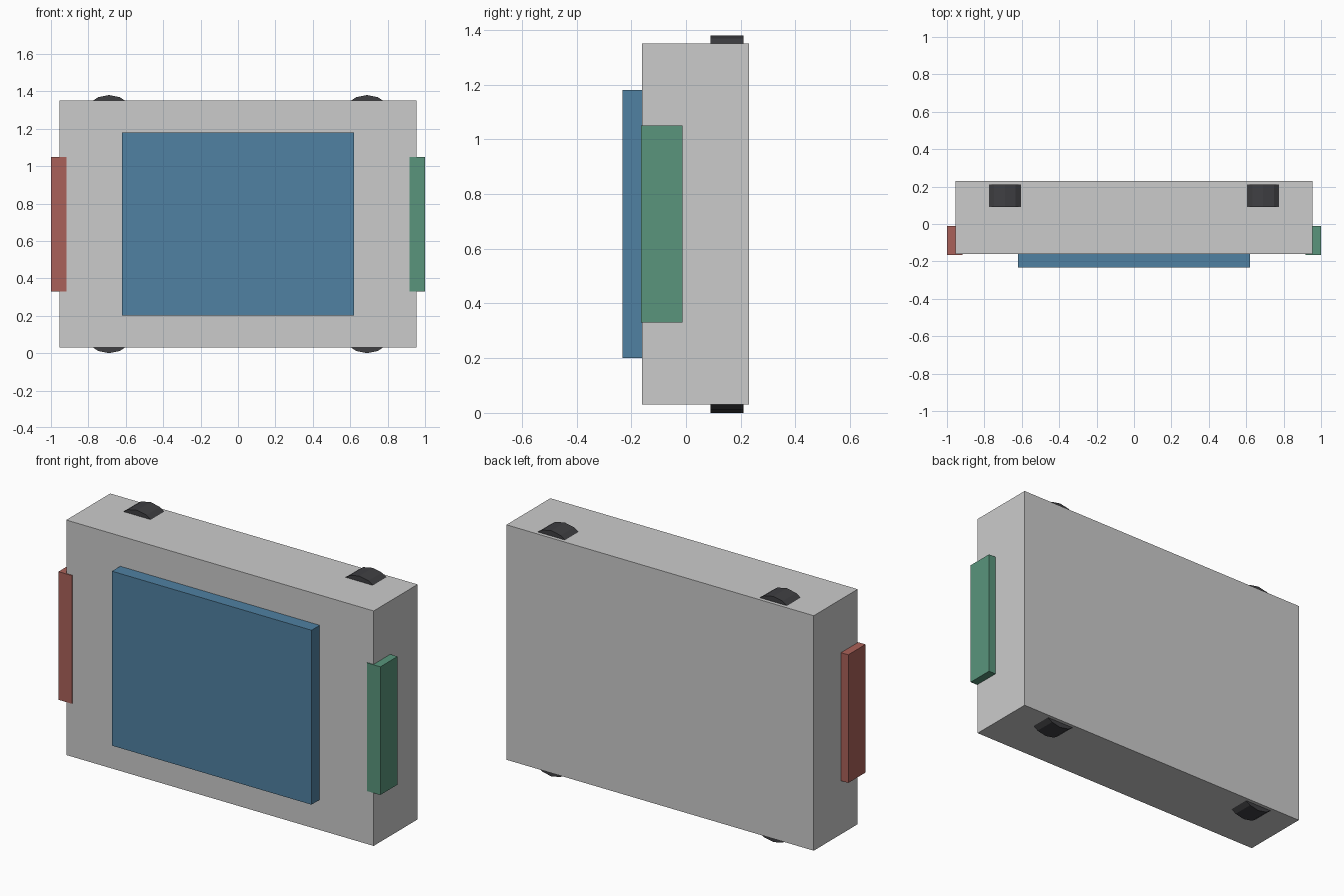
import bpy
from math import pi

if "Cube" in bpy.data.objects:
    bpy.data.objects.remove(bpy.data.objects["Cube"])


def material(name, rgb):
    mat = bpy.data.materials.new(name)
    mat.diffuse_color = (*rgb, 1)
    mat.use_nodes = True
    mat.node_tree.nodes["Principled BSDF"].inputs["Base Color"].default_value = mat.diffuse_color
    return mat


def box(name, low, high, mat=None):
    center = [(a + b) / 2 for a, b in zip(low, high)]
    bpy.ops.mesh.primitive_cube_add(size=1, location=center)
    obj = bpy.context.object
    obj.name = name
    obj.scale = [b - a for a, b in zip(low, high)]
    bpy.ops.object.transform_apply(location=False, rotation=False, scale=True)
    if mat:
        obj.data.materials.append(mat)
    return obj


def roller(name, x, z, mat):
    bpy.ops.mesh.primitive_cylinder_add(vertices=16, radius=0.15, depth=0.12,
                                        location=(x, 0.15, z), rotation=(pi / 2, 0, 0))
    obj = bpy.context.object
    obj.name = name
    obj.data.materials.append(mat)


blue = material("blue", (0.08, 0.22, 0.36))
red = material("red", (0.40, 0.12, 0.10))
green = material("green", (0.10, 0.30, 0.20))
dark = material("dark_rubber", (0.05, 0.05, 0.055))

# Main housing and raised front panel
box("housing", (-0.955, -0.16, 0.03), (0.955, 0.23, 1.35))
box("front_panel", (-0.62, -0.233, 0.2), (0.62, -0.15, 1.18), blue)

# Side plates wrapping slightly past the front corners
box("left_side_plate", (-1.0, -0.165, 0.33), (-0.917, -0.012, 1.05), red)
box("right_side_plate", (0.917, -0.165, 0.33), (1.0, -0.012, 1.05), green)

# Rollers peeking out of the top and bottom
for side, x in (("left", -0.69), ("right", 0.69)):
    for level, z in (("bottom", 0.15), ("top", 1.23)):
        roller(f"{level}_{side}_roller", x, z, dark)
